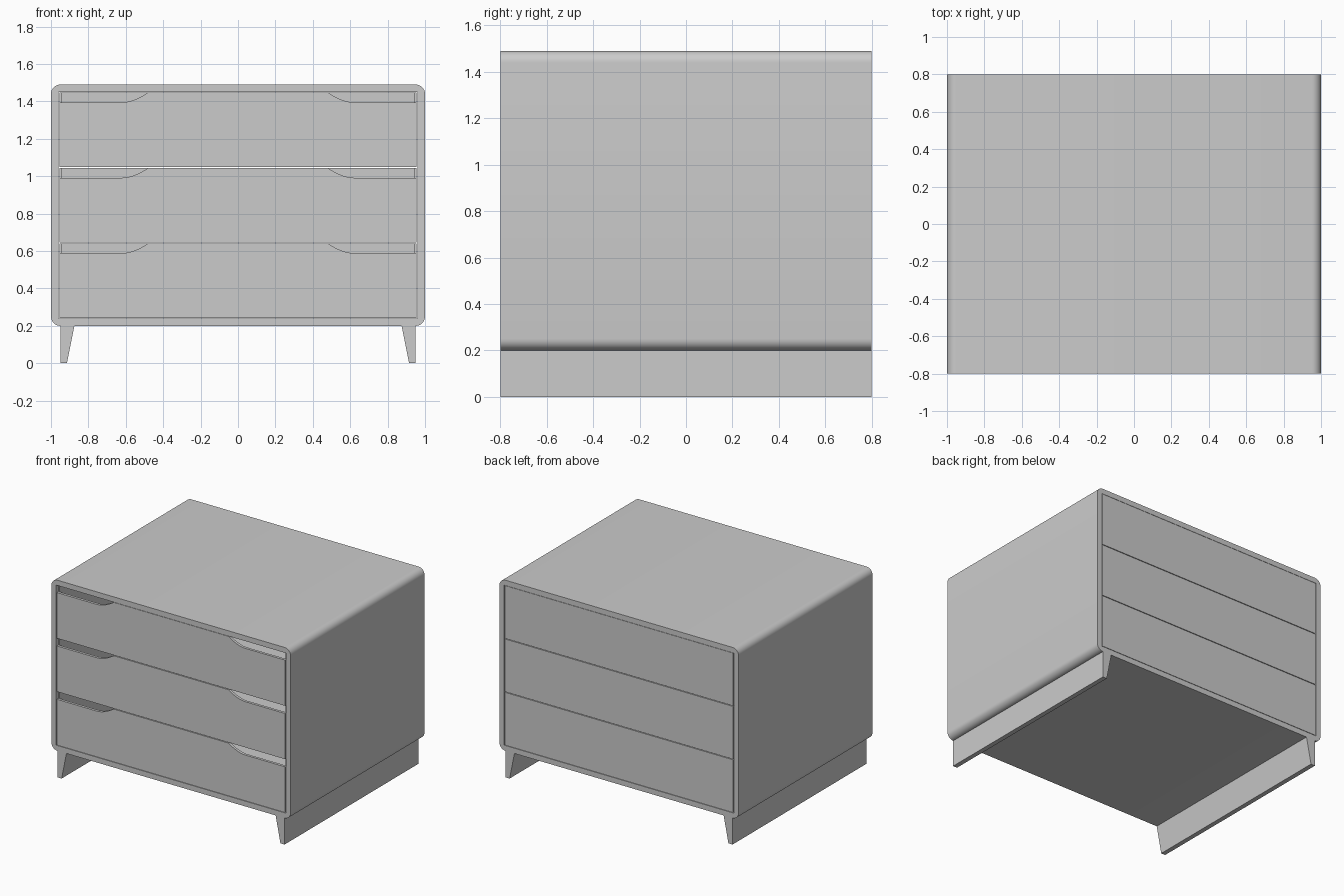
import bpy, bmesh, math
from mathutils import Vector

if "Cube" in bpy.data.objects:
    bpy.data.objects.remove(bpy.data.objects["Cube"])

D = 0.8                      # half depth


def build(name, prisms):
    """Make one object from (loops, y0, y1) prisms; loops are x-z outlines (outer, then holes)."""
    bm = bmesh.new()
    for loops, y0, y1 in prisms:
        edges = []
        for pts in loops:
            vs = [bm.verts.new((x, y0, z)) for x, z in pts]
            edges += [bm.edges.new((vs[i - 1], vs[i])) for i in range(len(vs))]
        fill = bmesh.ops.triangle_fill(bm, edges=edges, use_beauty=True, use_dissolve=False)
        faces = [f for f in fill["geom"] if isinstance(f, bmesh.types.BMFace)]
        ext = bmesh.ops.extrude_face_region(bm, geom=faces, use_keep_orig=True)
        moved = [v for v in ext["geom"] if isinstance(v, bmesh.types.BMVert)]
        bmesh.ops.translate(bm, verts=moved, vec=Vector((0, y1 - y0, 0)))
    bmesh.ops.recalc_face_normals(bm, faces=bm.faces[:])
    mesh = bpy.data.meshes.new(name)
    bm.to_mesh(mesh)
    bm.free()
    ob = bpy.data.objects.new(name, mesh)
    bpy.context.collection.objects.link(ob)
    bpy.ops.object.select_all(action='DESELECT')
    ob.select_set(True)
    bpy.context.view_layer.objects.active = ob
    bpy.ops.object.shade_smooth_by_angle(angle=math.radians(30))
    return ob


def rect(x0, x1, z0, z1):
    return [(x0, z0), (x1, z0), (x1, z1), (x0, z1)]


def rounded_rect(x, z0, z1, r, n=8):
    pts = []
    for k, (cx, cz) in enumerate([(x - r, z1 - r), (r - x, z1 - r), (r - x, z0 + r), (x - r, z0 + r)]):
        for i in range(n + 1):
            a = math.pi / 2 * (k + i / n)
            pts.append((cx + r * math.cos(a), cz + r * math.sin(a)))
    return pts


# Rounded outer shell, open at front and back
build("cabinet_shell", [([rounded_rect(1.0, 0.2, 1.49, 0.05),
                          rect(-0.96, 0.96, 0.24, 1.45)], -D, D)])

# Hollow drawers with scooped grips at both ends of the front
pitch, gap, w = 1.21 / 3, 0.005, 0.955
side, panel = 0.01, 0.02
for i in range(3):
    z0 = 0.24 + i * pitch + 0.003
    z1 = z0 + pitch - gap
    low = z1 - 0.053
    curve = [(0.62 - 0.14 * t / 8, low + 0.053 * (t / 8) ** 1.8) for t in range(9)]
    front = [(-w, z0), (w, z0), (w, low)] + curve
    front += [(-x, z) for x, z in reversed(curve)] + [(-w, low)]
    wi = w - side
    tray = [(-w, z0), (w, z0), (w, z1), (wi, z1), (wi, z0 + side),
            (-wi, z0 + side), (-wi, z1), (-w, z1)]
    build(f"drawer_{i + 1}", [([front], -D, -D + panel),
                              ([tray], -D + panel, D - panel),
                              ([rect(-w, w, z0, z1)], D - panel, D)])

# Tapered runner legs along each side
for s, label in ((-1, "left"), (1, "right")):
    build(f"{label}_leg", [([[(s * 0.95, 0.0), (s * 0.915, 0.0),
                              (s * 0.875, 0.2), (s * 0.95, 0.2)]], -D, D)])
